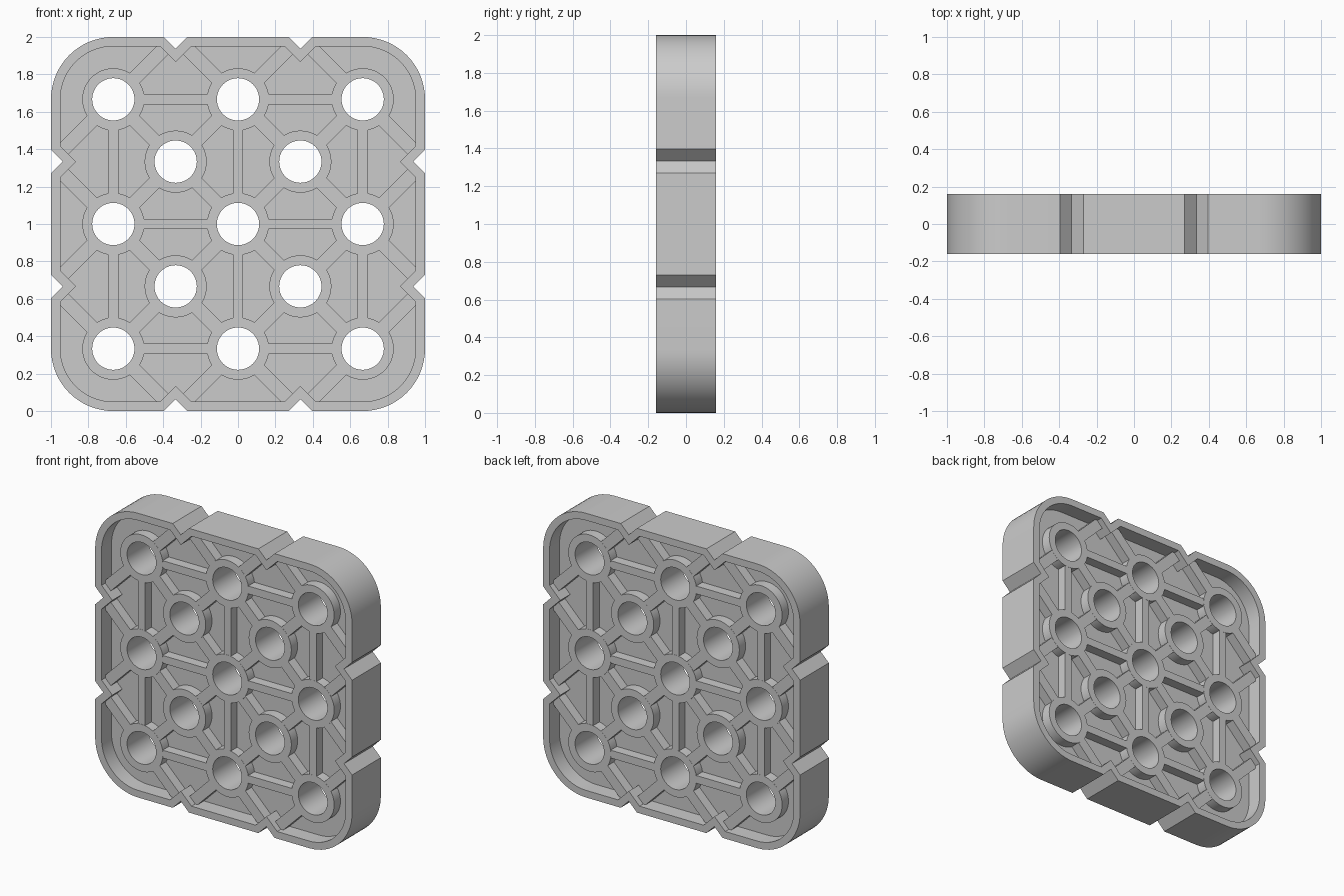
import bpy, bmesh, math
from mathutils import Vector

if "Cube" in bpy.data.objects:
    bpy.data.objects.remove(bpy.data.objects["Cube"])

S = 2 / 3            # hole grid pitch
HOLE, BOSS = 0.113, 0.166


def extrude_loops(name, loops, half_depth):
    """Fill closed 2D loops (inner loops become holes) and extrude along y."""
    cu = bpy.data.curves.new(name, 'CURVE')
    cu.dimensions, cu.fill_mode, cu.extrude = '2D', 'BOTH', half_depth
    for pts in loops:
        sp = cu.splines.new('POLY')
        sp.points.add(len(pts) - 1)
        for p, (x, y) in zip(sp.points, pts):
            p.co = (x, y, 0, 1)
        sp.use_cyclic_u = True
    tmp = bpy.data.objects.new(name + "_profile", cu)
    bpy.context.collection.objects.link(tmp)
    dg = bpy.context.evaluated_depsgraph_get()
    me = bpy.data.meshes.new_from_object(tmp.evaluated_get(dg))
    bpy.data.objects.remove(tmp)
    bm = bmesh.new()
    bm.from_mesh(me)
    bmesh.ops.remove_doubles(bm, verts=bm.verts, dist=1e-5)
    bmesh.ops.recalc_face_normals(bm, faces=bm.faces)
    bm.to_mesh(me)
    bm.free()
    ob = bpy.data.objects.new(name, me)
    bpy.context.collection.objects.link(ob)
    ob.rotation_euler.x = math.pi / 2
    ob.location.z = 1
    bpy.ops.object.select_all(action='DESELECT')
    ob.select_set(True)
    bpy.context.view_layer.objects.active = ob
    bpy.ops.object.shade_smooth_by_angle(angle=math.radians(30))
    return ob


def outline(d):
    """Rounded square with two V notches per side, offset inward by d."""
    h, r, v = 1 - d, 1 / 3 - d, 0.063 + math.sqrt(2) * d
    w = v - d
    side = [(S + r * math.cos(a), S + r * math.sin(a))
            for a in [math.pi / 2 * i / 16 for i in range(17)]]
    for cx in (S / 2, -S / 2):
        side += [(cx + w, h), (cx, 1 - v), (cx - w, h)]
    pts = []
    for k in range(4):
        c, s = round(math.cos(k * math.pi / 2)), round(math.sin(k * math.pi / 2))
        pts += [(c * x - s * y, s * x + c * y) for x, y in side]
    return pts


def circle(c, r, n=48):
    return [(c[0] + r * math.cos(2 * math.pi * i / n),
             c[1] + r * math.sin(2 * math.pi * i / n)) for i in range(n)]


def bar(a, b, width, start, end):
    """Rectangle between two points, trimmed at both ends."""
    a, b = Vector(a), Vector(b)
    u = (b - a).normalized()
    n = Vector((-u.y, u.x)) * width / 2
    a, b = a + u * start, b - u * end
    return [tuple(p) for p in (a + n, a - n, b - n, b + n)]


grid = [(i * S, j * S) for i in (-1, 0, 1) for j in (-1, 0, 1)]
mids = [(i * S / 2, j * S / 2) for i in (-1, 1) for j in (-1, 1)]
holes = grid + mids

# Outer notched wall
extrude_loops("rim", [outline(0), outline(0.05)], 0.16)

# Thin central web, pierced at each hole
extrude_loops("web", [outline(0.025)] + [circle(c, 0.14) for c in holes], 0.05)

# Round tubes around the holes
extrude_loops("bosses", [circle(c, r) for c in holes for r in (BOSS, HOLE)], 0.12)

# Straight and diagonal ribs
ribs = []
for x, y in grid:
    if x < 0.5:
        ribs.append(bar((x, y), (x + S, y), 0.055, 0.15, 0.15))
    if y < 0.5:
        ribs.append(bar((x, y), (x, y + S), 0.055, 0.15, 0.15))
    for dx in (-1, 1):
        for dy in (-1, 1):
            tx, ty = x + dx * S / 2, y + dy * S / 2
            if abs(tx) > 0.9 and abs(ty) > 0.9:
                continue          # no rib towards the rounded corners
            at_notch = max(abs(tx), abs(ty)) > 0.9
            ribs.append(bar((x, y), (tx, ty), 0.075, 0.15,
                            0.068 if at_notch else 0.15))
extrude_loops("ribs", ribs, 0.119)
